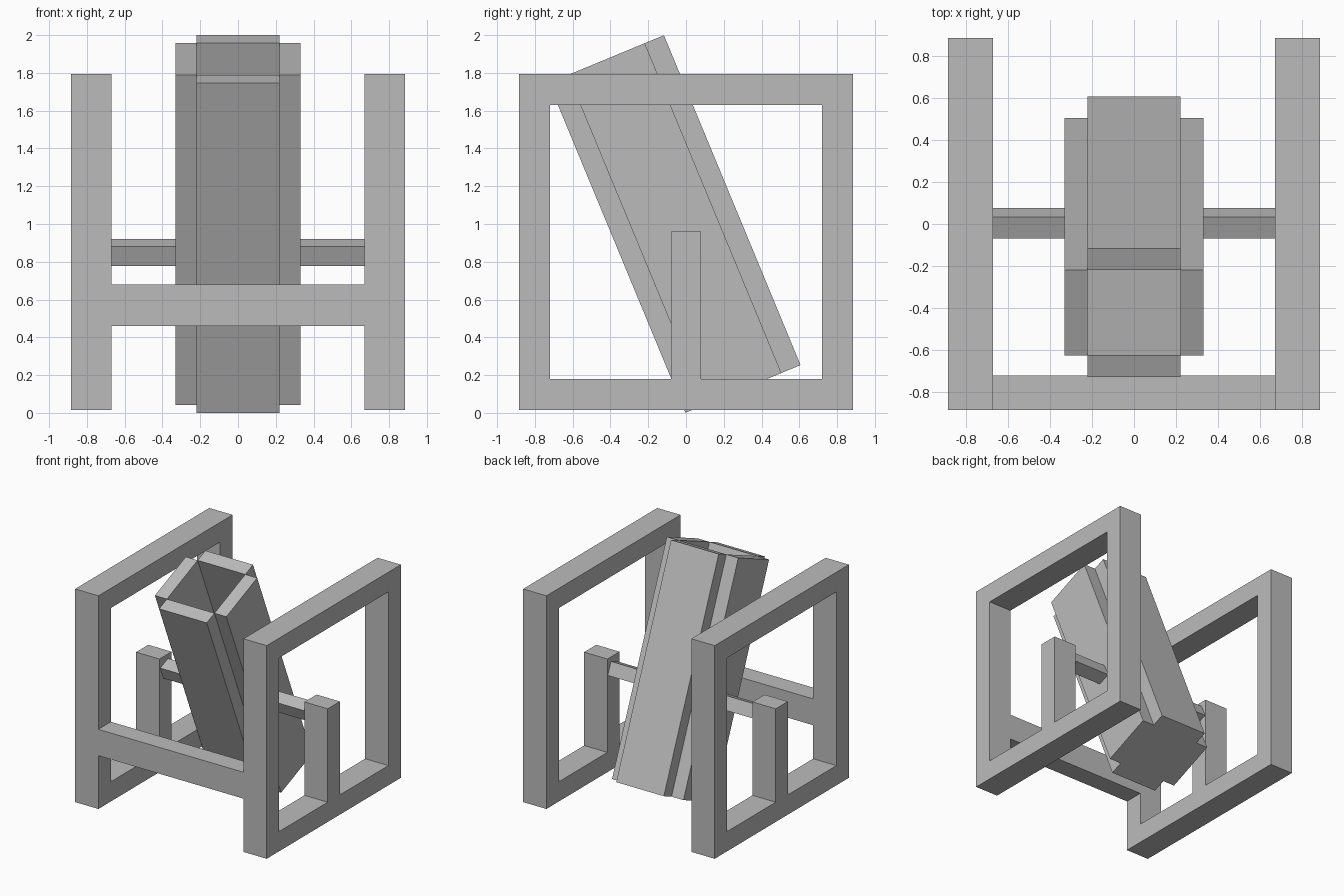
import bpy, math
from mathutils import Matrix, Vector

cube = bpy.data.objects.get("Cube")
if cube:
    bpy.data.objects.remove(cube, do_unlink=True)

# Single grey for everything
grey = bpy.data.materials.new("plain grey")
grey.use_nodes = True
grey.diffuse_color = (0.5, 0.5, 0.5, 1)
grey.node_tree.nodes["Principled BSDF"].inputs["Base Color"].default_value = (0.5, 0.5, 0.5, 1)

TILT = math.radians(22.5)


def finish(name, verts, faces):
    mesh = bpy.data.meshes.new(name)
    mesh.from_pydata(verts, [], faces)
    mesh.materials.append(grey)
    obj = bpy.data.objects.new(name, mesh)
    bpy.context.collection.objects.link(obj)
    return obj


def box(name, x, y, z, tilt=0, origin=(0, 0, 0)):
    """Box from (min, max) ranges, tilted about x and moved to origin."""
    place = Matrix.Translation(origin) @ Matrix.Rotation(tilt, 4, 'X')
    verts = [place @ Vector((a, b, c)) for a in x for b in y for c in z]
    faces = [(0, 1, 3, 2), (4, 6, 7, 5), (0, 4, 5, 1),
             (2, 3, 7, 6), (0, 2, 6, 4), (1, 5, 7, 3)]
    return finish(name, verts, faces)


def extrude_ring(name, outer, inner, x):
    """Rectangular frame between two closed outlines, extruded along x."""
    n = len(outer)
    verts = [(a, y, z) for a in x for loop in (outer, inner) for y, z in loop]
    faces = []
    for i in range(n):
        j = (i + 1) % n
        o, p, q, r = 0, n, 2 * n, 3 * n
        faces += [(o + i, p + i, p + j, o + j), (q + i, q + j, r + j, r + i),
                  (o + i, o + j, q + j, q + i), (p + i, r + i, r + j, p + j)]
    return finish(name, verts, faces)


def rect(y, z0, z1):
    return [(-y, z0), (y, z0), (y, z1), (-y, z1)]


IN, OUT = 0.22, 0.33          # bucket inner and outer half widths
HALF = 0.945                  # bucket half length
CENTRE = (0, -0.06, 1.0)
FLOOR = -HALF + 0.11

for side, s in (("left", 1), ("right", -1)):
    # Side frame and the post standing in it
    x = sorted((s * 0.67, s * 0.885))
    extrude_ring(side + "_frame", rect(0.885, 0.015, 1.795), rect(0.72, 0.18, 1.63), x)
    box(side + "_post", x, (-0.08, 0.08), (0.18, 0.96))
    # Square axle stub between post and bucket
    box(side + "_axle", sorted((s * OUT, s * 0.67)), (-0.055, 0.055), (-0.055, 0.055),
        TILT, (0, 0.003, 0.85))
    # Bucket side wall
    box(side + "_bucket_wall", sorted((s * IN, s * OUT)), (-IN, IN), (-HALF, HALF), TILT, CENTRE)

# Front crossbar joining the frames
box("front_crossbar", (-0.67, 0.67), (-0.885, -0.72), (0.46, 0.68))

# Bucket front wall, back wall and floor
box("front_bucket_wall", (-IN, IN), (-OUT, -IN), (-HALF, HALF), TILT, CENTRE)
box("back_bucket_wall", (-IN, IN), (IN, OUT), (-HALF, HALF), TILT, CENTRE)
box("bucket_floor", (-IN, IN), (-IN, IN), (-HALF, FLOOR), TILT, CENTRE)
